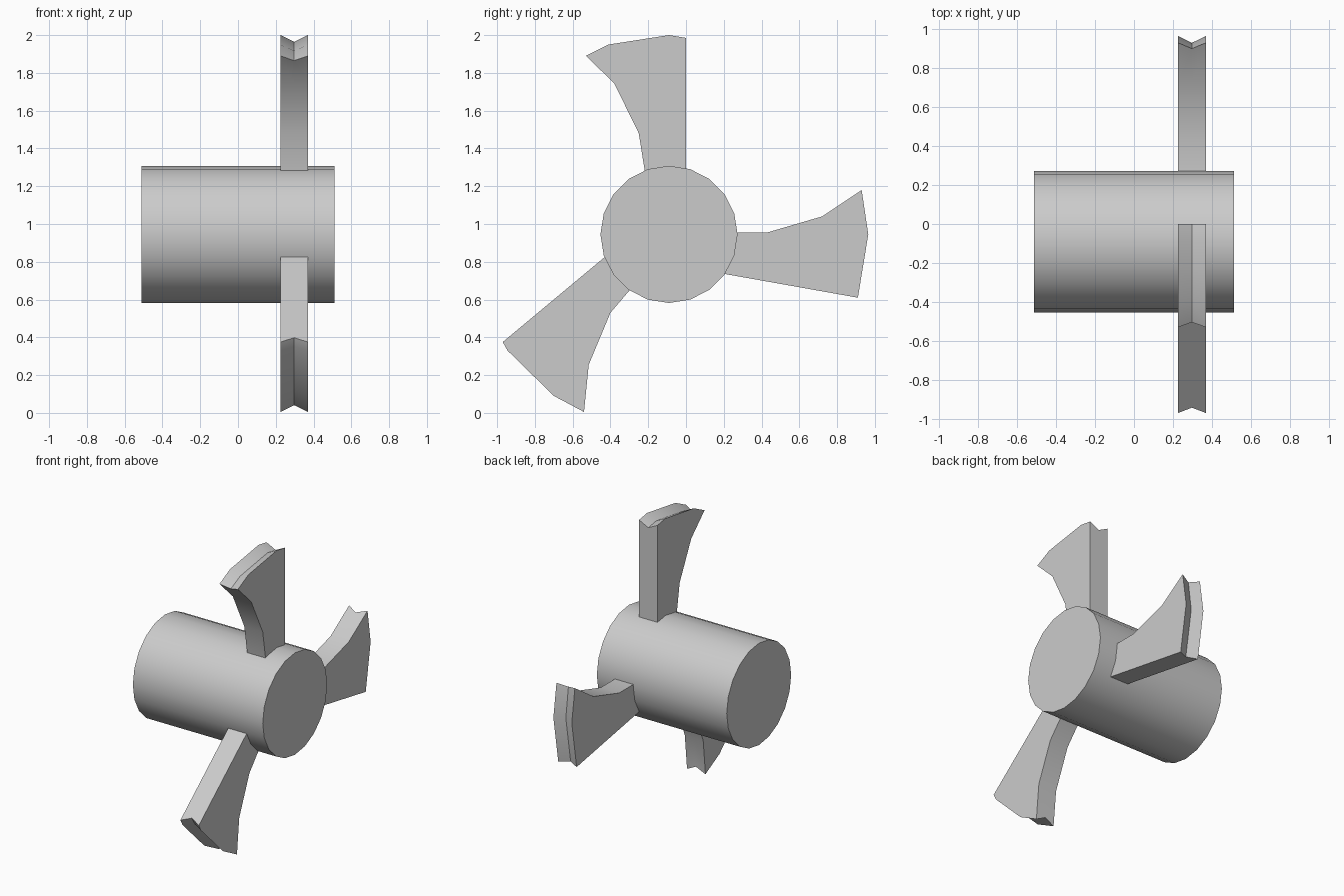
import bpy, bmesh, math
from mathutils import Vector, Matrix

if "Cube" in bpy.data.objects:
    bpy.data.objects.remove(bpy.data.objects["Cube"])

HUB = Vector((-0.09, 0.945))   # hub axis in (y, z)
HUB_R, HUB_HALF = 0.363, 0.512
X_BACK, X_MID, X_FRONT = 0.225, 0.297, 0.37
NOTCH = 0.036                  # depth of the groove along each blade tip


def finish(name, bm):
    bmesh.ops.recalc_face_normals(bm, faces=bm.faces)
    mesh = bpy.data.meshes.new(name)
    bm.to_mesh(mesh)
    bm.free()
    obj = bpy.data.objects.new(name, mesh)
    bpy.context.collection.objects.link(obj)
    bpy.ops.object.select_all(action='DESELECT')
    obj.select_set(True)
    bpy.context.view_layer.objects.active = obj
    bpy.ops.object.shade_smooth_by_angle(angle=math.radians(30))
    return obj


def blade(name, lead, tip, trail):
    """Outline in (y, z): lead edge root to tip, tip edge, trail edge tip to root."""
    lead, tip, trail = ([Vector(p) for p in part] for part in (lead, tip, trail))
    outer = lead + tip + trail
    # groove line: end corners slide down the side edges, the rest move inward
    before, after = lead[-1], trail[0]
    notched = []
    for i, p in enumerate(tip):
        target = before if i == 0 else after if i == len(tip) - 1 else HUB
        notched.append(p + (target - p).normalized() * NOTCH)
    middle = lead + notched + trail
    bm = bmesh.new()
    rings = [[bm.verts.new((x, p.x, p.y)) for p in pts]
             for x, pts in ((X_BACK, outer), (X_MID, middle), (X_FRONT, outer))]
    n = len(outer)
    for a, b in zip(rings, rings[1:]):
        for i in range(n):
            j = (i + 1) % n
            bm.faces.new((a[i], a[j], b[j], b[i]))
    bm.faces.new(rings[0])
    bm.faces.new(rings[-1])
    return finish(name, bm)


# Hub: 20-sided drum lying along x
bm = bmesh.new()
bmesh.ops.create_cone(bm, cap_ends=True, segments=20, radius1=HUB_R, radius2=HUB_R,
                      depth=2 * HUB_HALF,
                      matrix=Matrix.Translation((0, HUB.x, HUB.y))
                      @ Matrix.Rotation(math.pi / 2, 4, 'Y'))
finish("hub", bm)

# Three blades, roots sunk slightly into the hub
blade("blade_top",
      [(0, 1.27)],
      [(0, 1.985), (-0.09, 2.0), (-0.41, 1.95), (-0.53, 1.89)],
      [(-0.38, 1.745), (-0.25, 1.48), (-0.215, 1.26)])
blade("blade_right",
      [(0.25, 0.955), (0.43, 0.955), (0.72, 1.04)],
      [(0.93, 1.18), (0.965, 0.945), (0.91, 0.61)],
      [(0.18, 0.74)])
blade("blade_left",
      [(-0.41, 0.842)],
      [(-0.97, 0.375), (-0.945, 0.33), (-0.70, 0.09), (-0.54, 0.005)],
      [(-0.515, 0.255), (-0.40, 0.53), (-0.285, 0.665)])
